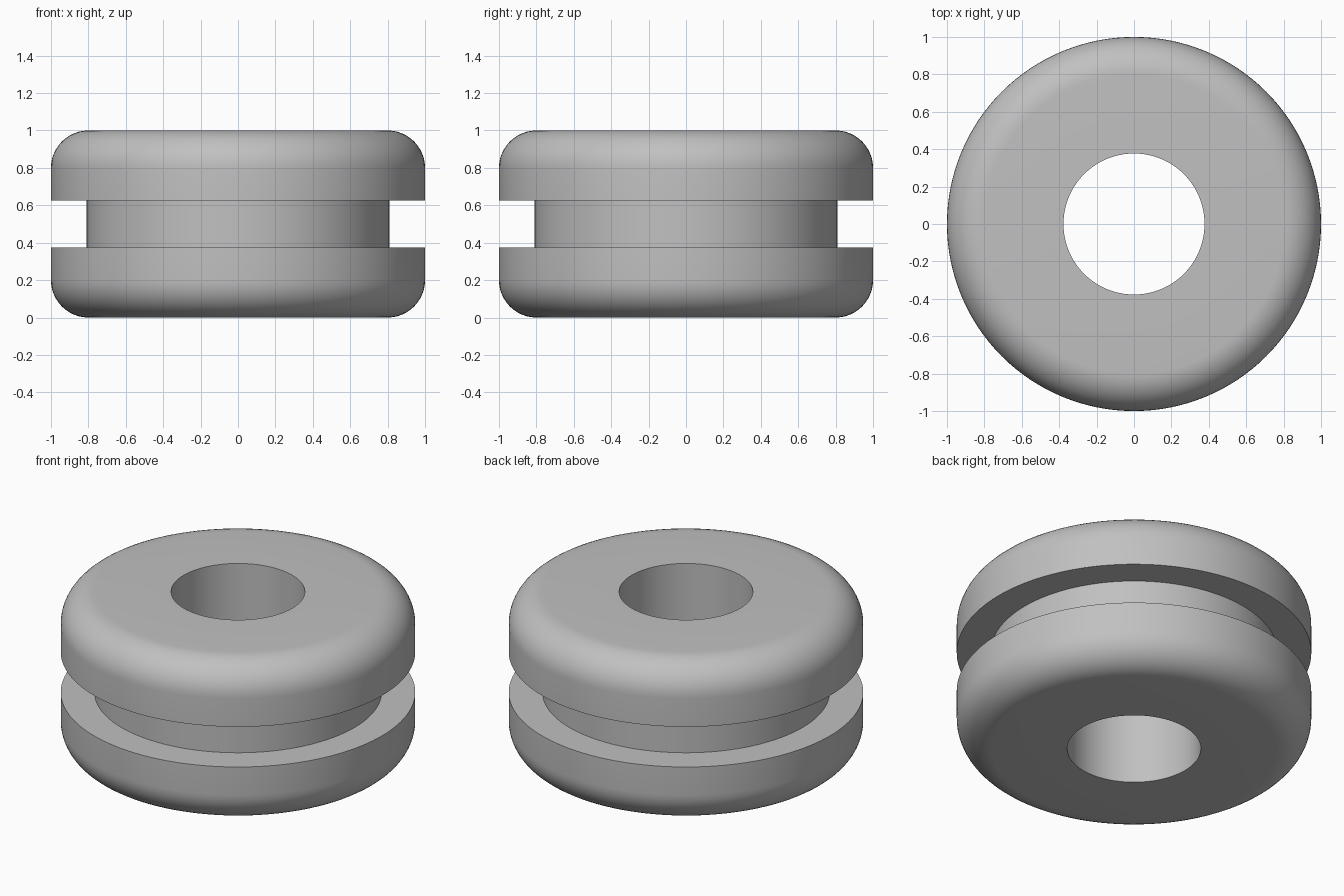
import bpy, bmesh, math

cube = bpy.data.objects.get("Cube")
if cube:
    bpy.data.objects.remove(cube, do_unlink=True)

SEGMENTS = 128
OUTER, HOLE, GROOVE = 1.0, 0.377, 0.81
HEIGHT, FLANGE, FILLET = 1.0, 0.375, 0.2
ARC_STEPS = 12

# Grey rubber
grey = bpy.data.materials.new("grey_rubber")
grey.use_nodes = True
colour = (0.53, 0.53, 0.53, 1)
grey.diffuse_color = colour
grey.node_tree.nodes["Principled BSDF"].inputs["Base Color"].default_value = colour


def rounded_rim():
    """Lower outer edge, from the underside out to the wall."""
    for i in range(ARC_STEPS + 1):
        a = math.pi / 2 * i / ARC_STEPS
        yield (OUTER - FILLET + FILLET * math.sin(a), FILLET - FILLET * math.cos(a))


# Lower half of the section, mirrored to make the upper half
lower = [(HOLE, 0), *rounded_rim(), (OUTER, FLANGE), (GROOVE, FLANGE)]
profile = lower + [(r, HEIGHT - z) for r, z in reversed(lower)]

# Revolve the closed section
bm = bmesh.new()
rings = []
for s in range(SEGMENTS):
    a = 2 * math.pi * s / SEGMENTS
    rings.append([bm.verts.new((r * math.cos(a), r * math.sin(a), z)) for r, z in profile])
n = len(profile)
for s in range(SEGMENTS):
    here, there = rings[s], rings[(s + 1) % SEGMENTS]
    for i in range(n):
        j = (i + 1) % n
        bm.faces.new((here[i], there[i], there[j], here[j]))
bmesh.ops.recalc_face_normals(bm, faces=bm.faces)

mesh = bpy.data.meshes.new("grommet")
bm.to_mesh(mesh)
bm.free()
mesh.materials.append(grey)
grommet = bpy.data.objects.new("grommet", mesh)
bpy.context.collection.objects.link(grommet)

# Smooth walls and fillets, crisp groove and hole edges
bpy.context.view_layer.objects.active = grommet
grommet.select_set(True)
bpy.ops.object.shade_smooth_by_angle(angle=math.radians(30))
